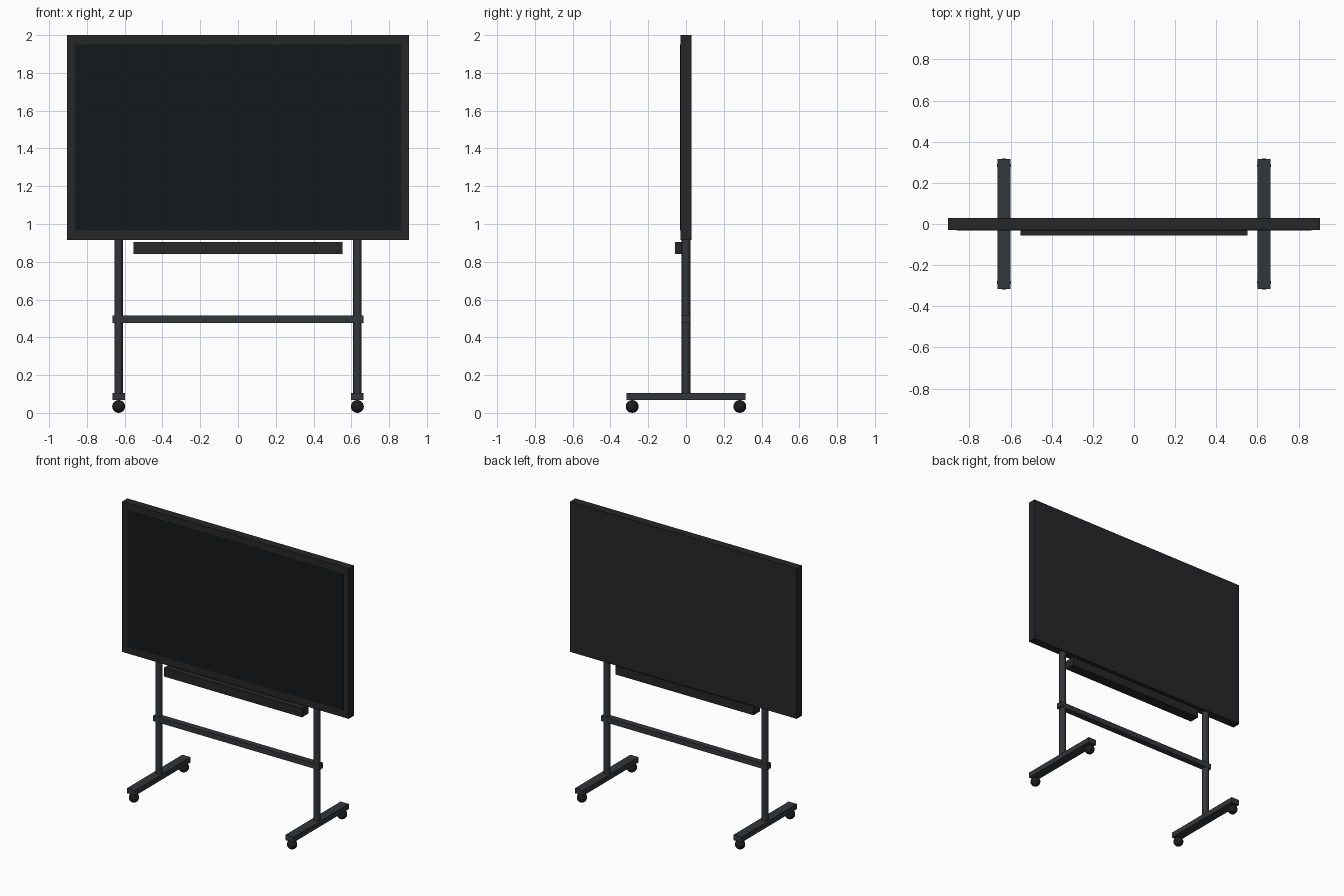
import bpy, math

if "Cube" in bpy.data.objects:
    bpy.data.objects.remove(bpy.data.objects["Cube"])


def material(name, rgb):
    m = bpy.data.materials.new(name)
    m.diffuse_color = (*rgb, 1)
    m.use_nodes = True
    m.node_tree.nodes["Principled BSDF"].inputs["Base Color"].default_value = m.diffuse_color
    return m


FRAME = material("frame_black", (0.02, 0.02, 0.022))
GLASS = material("screen_glass", (0.007, 0.009, 0.011))
METAL = material("stand_metal", (0.033, 0.038, 0.043))
RUBBER = material("caster_rubber", (0.012, 0.012, 0.012))


def finish(name, mat):
    ob = bpy.context.object
    ob.name = name
    ob.data.materials.append(mat)
    return ob


def box(name, lo, hi, mat):
    # Box spanning two opposite corners
    bpy.ops.mesh.primitive_cube_add(size=1, location=[(a + b) / 2 for a, b in zip(lo, hi)])
    bpy.context.object.scale = [b - a for a, b in zip(lo, hi)]
    bpy.ops.object.transform_apply(location=False, rotation=False, scale=True)
    return finish(name, mat)


# Display: housing and glass panel
box("display_frame", (-0.905, -0.03, 0.915), (0.905, 0.03, 2.0), FRAME)
box("display_screen", (-0.862, -0.0315, 0.966), (0.862, -0.02, 1.95), GLASS)

# Tray bar under the display
box("tray", (-0.552, -0.057, 0.842), (0.552, 0.018, 0.905), FRAME)

# Cross bar joining the posts
box("cross_bar", (-0.664, -0.022, 0.477), (0.664, 0.022, 0.515), METAL)

# Posts, feet and casters on both sides
POST_X = 0.632
for side, sx in (("left", -1), ("right", 1)):
    x = sx * POST_X
    bottom, top = 0.09, 0.93
    bpy.ops.mesh.primitive_cylinder_add(vertices=24, radius=0.0225, depth=top - bottom,
                                        location=(x, 0, (bottom + top) / 2))
    finish(side + "_post", METAL)
    bpy.ops.object.shade_smooth_by_angle(angle=math.radians(40))

    box(side + "_foot", (x - 0.0325, -0.315, 0.067), (x + 0.0325, 0.315, 0.105), METAL)

    for end, sy in (("front", -1), ("back", 1)):
        bpy.ops.mesh.primitive_uv_sphere_add(segments=16, ring_count=10, radius=0.034,
                                             location=(x, sy * 0.285, 0.034))
        finish(f"{side}_{end}_caster", RUBBER)
        bpy.ops.object.shade_smooth()
